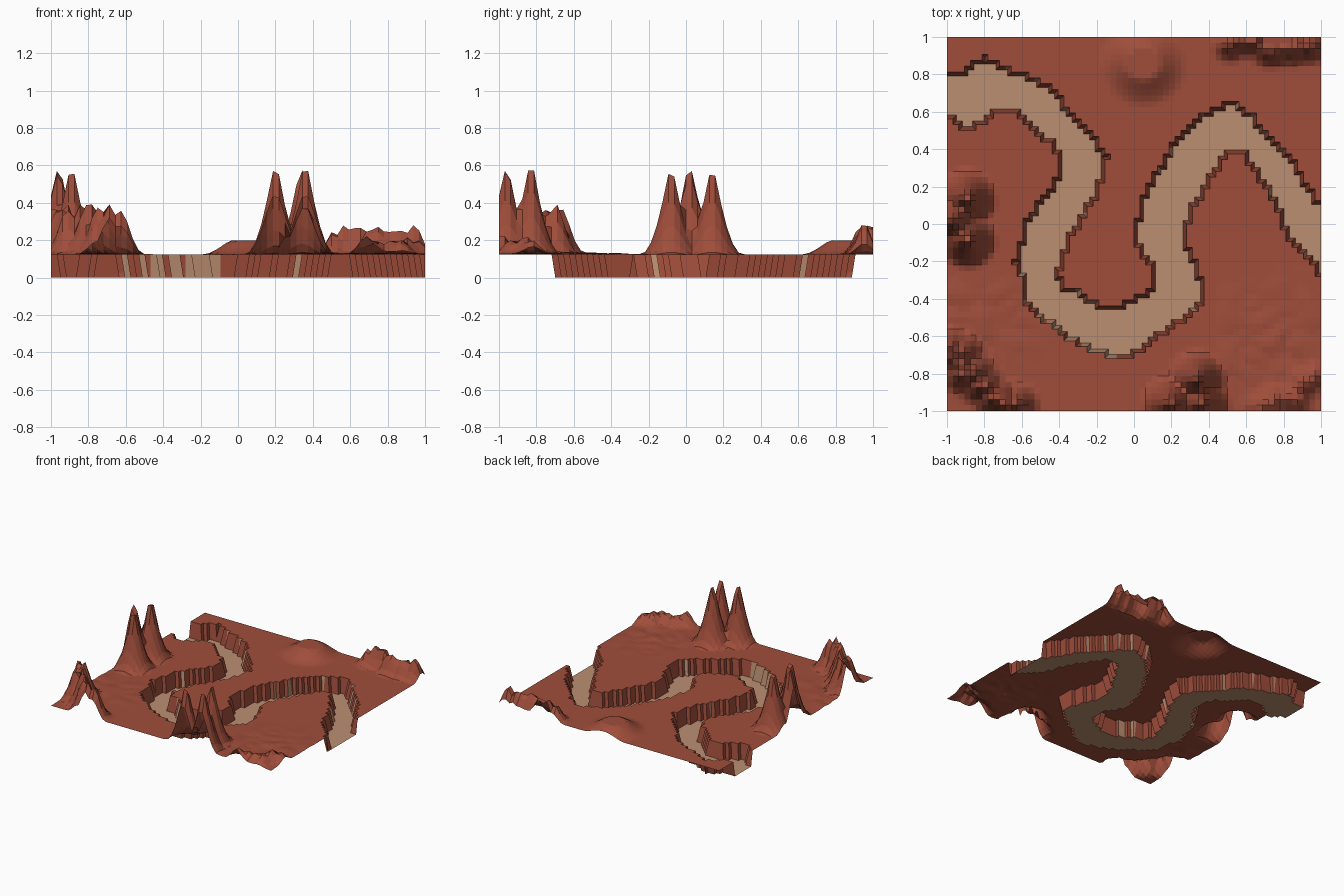
import bpy, bmesh, math, random
from mathutils import Vector, noise

if "Cube" in bpy.data.objects:
    bpy.data.objects.remove(bpy.data.objects["Cube"])

random.seed(4)
TOP, CELLS = 0.125, 64

# Canyon banks seen from above, west to east
NORTH = [(-1.1, .8), (-.94, .8), (-.88, .85), (-.79, .9), (-.7, .84), (-.6, .82), (-.5, .76),
         (-.43, .74), (-.36, .63), (-.28, .54), (-.2, .45), (-.14, .36), (-.15, .29), (-.2, .14),
         (-.27, .03), (-.33, -.08), (-.36, -.17), (-.4, -.26), (-.38, -.33), (-.28, -.36),
         (-.2, -.42), (-.08, -.43), (0, -.4), (.06, -.35), (.12, -.28), (.06, -.2), (-.01, -.06),
         (.03, .08), (.06, .2), (.2, .42), (.26, .5), (.36, .58), (.52, .67), (.62, .6),
         (.8, .41), (.88, .32), (.93, .2), (1.1, 0)]
SOUTH = [(-1.1, .59), (-1, .57), (-.91, .49), (-.82, .52), (-.69, .61), (-.58, .54), (-.44, .41),
         (-.4, .33), (-.44, .2), (-.52, .11), (-.59, 0), (-.61, -.1), (-.65, -.2), (-.58, -.33),
         (-.59, -.43), (-.4, -.59), (-.3, -.66), (-.15, -.71), (0, -.71), (.12, -.62),
         (.28, -.51), (.37, -.42), (.38, -.34), (.33, -.2), (.29, -.1), (.3, .05), (.4, .2),
         (.46, .3), (.52, .37), (.58, .36), (.68, .22), (.76, .08), (.78, -.02), (.9, -.17),
         (1.1, -.4)]
CANYON = NORTH + SOUTH[::-1]


def inside(x, y):
    hit = False
    for (ax, ay), (bx, by) in zip(CANYON, CANYON[1:] + CANYON[:1]):
        if (ay > y) != (by > y) and x < ax + (y - ay) * (bx - ax) / (by - ay):
            hit = not hit
    return hit


# Spikes: x, y, height above plateau, falloff radius
spikes = [(x, y, .445, .145) for x, y in
          [(-.96, .02), (-.89, .14), (-.89, -.08), (.2, -.96), (.36, -.96), (.34, -.83)]]


def ridge(path, per_leg, height, low, spread, radius):
    for (ax, ay), (bx, by) in zip(path, path[1:]):
        for i in range(per_leg):
            t = i / per_leg
            spikes.append((ax + (bx - ax) * t + random.uniform(-spread, spread),
                           ay + (by - ay) * t + random.uniform(-spread, spread),
                           height * random.uniform(low, 1), radius))


ridge([(-.97, -.64), (-.9, -.78), (-.77, -.91), (-.6, -.98)], 4, .27, .8, .025, .11)   # south-west
ridge([(.66, -.99), (.78, -.94), (.9, -.9), (.97, -.78)], 4, .1, .5, .03, .09)         # south-east
ridge([(.53, .96), (.75, .95), (.98, .97)], 7, .155, .75, .03, .09)                    # north-east


def height(x, y):
    h = 0
    for sx, sy, sh, r in spikes:
        d = max(0, math.hypot(x - sx, y - sy) - .018)
        if d < r:
            h = max(h, sh * (1 - d / r) ** 2)
    # rounded mound on the north side
    t = max(0, 1 - math.hypot(x - .05, y - .86) / .24)
    h = max(h, .075 * min(1, 1.5 * t * t * (3 - 2 * t)))
    # faint dunes in the southern corners
    dune = max(0, 1 - math.hypot(x - .75, y + .7) / .5, 1 - math.hypot(x + .85, y + .6) / .4)
    return TOP + h + .03 * dune * abs(noise.noise(Vector((x * 7, y * 7, 1))))


def material(name, rgb):
    m = bpy.data.materials.new(name)
    m.diffuse_color = (*rgb, 1)
    m.use_nodes = True
    m.node_tree.nodes["Principled BSDF"].inputs["Base Color"].default_value = m.diffuse_color
    return m


# Plateau grid with the relief pushed up
bm = bmesh.new()
bmesh.ops.create_grid(bm, x_segments=CELLS, y_segments=CELLS, size=1)
floor = [f for f in bm.faces if inside(*f.calc_center_median().xy)]
keep = {v for f in floor for v in f.verts}
for v in bm.verts:
    v.co.z = TOP if v in keep else height(v.co.x, v.co.y)

# Canyon: inset the floor cells and drop them to the ground
walls = bmesh.ops.inset_region(bm, faces=floor, thickness=.02, use_boundary=False,
                               use_even_offset=True)["faces"]
for v in {v for f in floor for v in f.verts}:
    v.co.z = 0
for f in floor:
    f.material_index = 1
bm.normal_update()
for f in walls:
    c = f.calc_center_median()
    sandy = -.65 < c.x < -.1 and c.y < -.4 and f.normal.y > -.1 and f.normal.x > -.1
    if sandy and random.random() < .8 or random.random() < .06:
        f.material_index = 1

mesh = bpy.data.meshes.new("canyon_terrain")
bm.to_mesh(mesh)
bm.free()
mesh.materials.append(material("red_rock", (.35, .075, .043)))
mesh.materials.append(material("sand", (.50, .275, .165)))
terrain = bpy.data.objects.new("canyon_terrain", mesh)
bpy.context.collection.objects.link(terrain)
